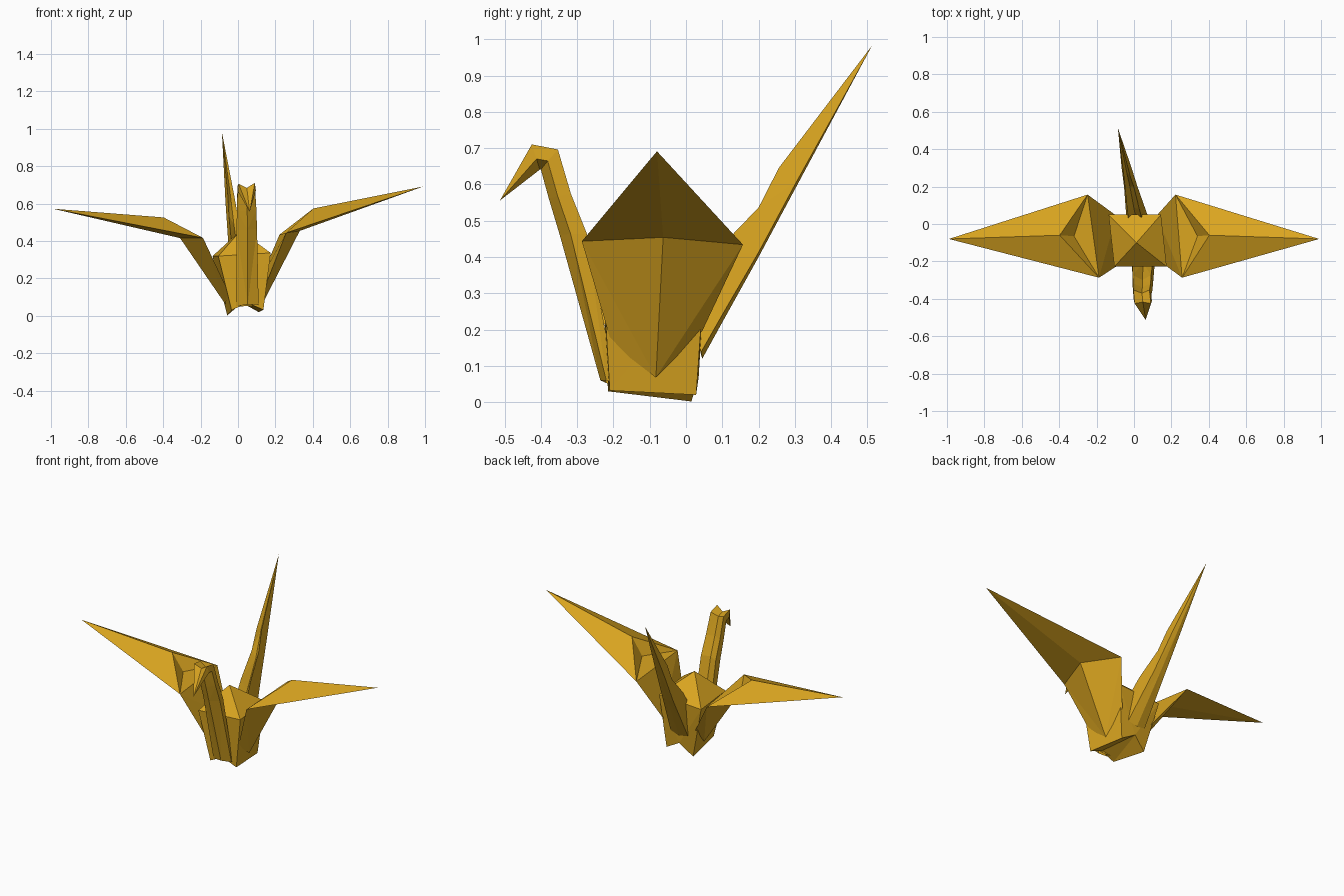
import bpy, bmesh

if "Cube" in bpy.data.objects:
    bpy.data.objects.remove(bpy.data.objects["Cube"])

gold = bpy.data.materials.new("gold_paper")
gold.diffuse_color = (0.70, 0.376, 0.0144, 1)
gold.use_nodes = True
gold.node_tree.nodes["Principled BSDF"].inputs["Base Color"].default_value = gold.diffuse_color


def lean(p):
    """Slight roll and twist that the folded figure stands with."""
    x, y, z = p
    return (x + 0.037 - 0.06 * z - 0.11 * (y + 0.07), y, z + 0.06 * x)


def make(name, points, faces):
    bm = bmesh.new()
    vs = [bm.verts.new(lean(p)) for p in points]
    for f in faces:
        bm.faces.new([vs[i] for i in f])
    bmesh.ops.remove_doubles(bm, verts=bm.verts, dist=0.0005)
    bmesh.ops.triangulate(bm, faces=[f for f in bm.faces if len(f.verts) > 3])
    bmesh.ops.recalc_face_normals(bm, faces=bm.faces)
    me = bpy.data.meshes.new(name)
    bm.to_mesh(me)
    bm.free()
    me.materials.append(gold)
    ob = bpy.data.objects.new(name, me)
    bpy.context.collection.objects.link(ob)
    return ob


def folded_strip(name, sections, crease, mouth):
    """Creased strip: each section is (outer y, z, inner y, z, half width, x).
    crease: where along the depth it is widest; mouth: width at the open edge."""
    pts, faces, n = [], [], 6
    for oy, oz, iy, iz, w, cx in sections:
        def at(t, x):
            return (cx + x, oy + (iy - oy) * t, oz + (iz - oz) * t)
        pts += [at(0, 0), at(crease, w), at(1, w * mouth),
                at(0.65, 0), at(1, -w * mouth), at(crease, -w)]
    for s in range(len(sections) - 1):
        for i in range(n):
            a, b = s * n + i, s * n + (i + 1) % n
            faces.append((a, b, b + n, a + n))
    return make(name, pts, faces)


# Wings, each with the folded leg that joins it to the body
TIP, RIDGE, FRONT, BACK, LOW, POCKET, LEG_F, LEG_B, FOOT = range(9)
wing = [(0.99, -0.08, 0.632), (0.4, -0.06, 0.55), (0.222, -0.287, 0.43),
        (0.235, 0.157, 0.42), (0.32, -0.063, 0.435), (0.33, -0.065, 0.452),
        (0.104, -0.205, 0.155), (0.108, 0.045, 0.19), (0.098, -0.083, 0.062)]
wing_faces = [(TIP, FRONT, RIDGE), (TIP, RIDGE, BACK), (TIP, LOW, FRONT),
              (TIP, BACK, LOW), (RIDGE, FRONT, POCKET), (RIDGE, POCKET, BACK),
              (POCKET, FRONT, BACK), (FRONT, LOW, FOOT), (FRONT, FOOT, LEG_F),
              (LOW, BACK, FOOT), (BACK, LEG_B, FOOT), (FRONT, LEG_F, LEG_B, BACK),
              (LEG_F, FOOT, LEG_B)]
for side, s in (("right", 1), ("left", -1)):
    make(side + "_wing", [(s * x, y, z) for x, y, z in wing], wing_faces)

# Body: low pyramid on a tapering box with a notched underside
rim = [(-0.14, -0.228, 0.328), (0.14, -0.228, 0.328), (0.14, 0.05, 0.328), (-0.14, 0.05, 0.328)]
base = [(-0.085, -0.215, 0.035), (0, -0.215, 0.07), (0.085, -0.21, 0.027),
        (0.085, 0.028, 0.015), (0, 0.035, 0.07), (-0.085, 0.015, 0.007)]
make("body", rim + base + [(0, -0.1, 0.455)],
     [(0, 1, 10), (1, 2, 10), (2, 3, 10), (3, 0, 10),
      (0, 4, 5), (0, 5, 1), (1, 5, 6), (1, 6, 7, 2),
      (2, 7, 8), (2, 8, 3), (3, 8, 9), (3, 9, 4, 0),
      (4, 5, 8, 9), (5, 6, 7, 8)])

# Neck with the head folded forward into a beak
folded_strip("neck_and_head", [
    (-0.236, 0.06, -0.195, 0.05, 0.06, 0),
    (-0.348, 0.46, -0.273, 0.46, 0.055, 0.01),
    (-0.378, 0.56, -0.317, 0.57, 0.052, 0.012),
    (-0.40, 0.64, -0.353, 0.693, 0.048, 0.013),
    (-0.403, 0.64, -0.425, 0.707, 0.048, 0.013),
    (-0.513, 0.555, -0.513, 0.555, 0, 0.01)], 0.4, 0.9)

# Tail rising to a point
folded_strip("tail", [
    (0.045, 0.12, 0.0, 0.30, 0.058, 0),
    (0.10, 0.22, 0.08, 0.41, 0.05, 0),
    (0.20, 0.40, 0.20, 0.535, 0.036, 0),
    (0.31, 0.605, 0.256, 0.645, 0.026, 0),
    (0.513, 0.983, 0.513, 0.983, 0, 0)], 0.08, 0.65)
